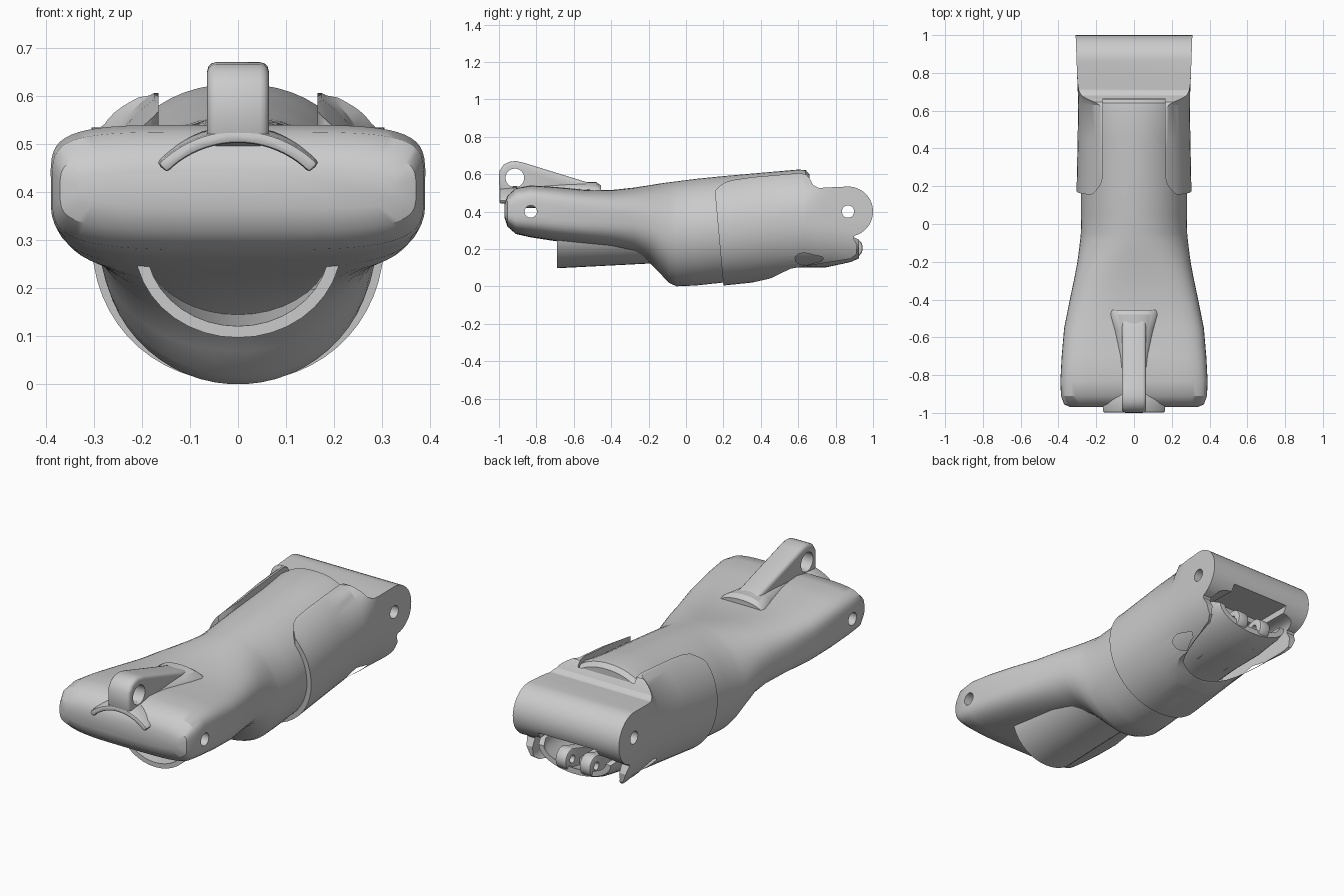
import bpy, bmesh
from math import sin, cos, pi, radians

if "Cube" in bpy.data.objects:
    bpy.data.objects.remove(bpy.data.objects["Cube"])


def make(name, rings):
    """Skin a closed solid over a list of equal-length point rings."""
    bm = bmesh.new()
    vs = [[bm.verts.new(p) for p in r] for r in rings]
    n = len(vs[0])
    for a, b in zip(vs, vs[1:]):
        for i in range(n):
            bm.faces.new((a[i], a[(i + 1) % n], b[(i + 1) % n], b[i]))
    bm.faces.new(vs[0])
    bm.faces.new(vs[-1])
    bmesh.ops.recalc_face_normals(bm, faces=bm.faces)
    me = bpy.data.meshes.new(name)
    bm.to_mesh(me)
    bm.free()
    ob = bpy.data.objects.new(name, me)
    bpy.context.collection.objects.link(ob)
    return ob


def oval(y, w, z0, z1, top=2.0, bot=2.0, n=56):
    """Superellipse cross-section with separate top and bottom squareness."""
    pts = []
    for i in range(n):
        a = 2 * pi * (i + 0.5) / n
        c, s = cos(a), sin(a)
        e = 2 / (top if s > 0 else bot)
        x = w * abs(c) ** e * (1 if c > 0 else -1)
        z = (z0 + z1) / 2 + (z1 - z0) / 2 * abs(s) ** e * (1 if s > 0 else -1)
        pts.append((x, y, z))
    return pts


def loft(name, sections):
    return make(name, [oval(*s) for s in sections])


def side_prism(name, pts, x0, x1):
    return make(name, [[(x, y, z) for y, z in pts] for x in (x0, x1)])


def disc(y, z, r, n=24, a0=0, a1=360):
    full = a1 - a0 == 360
    k = n if full else n - 1
    return [(y + r * cos(radians(a0 + (a1 - a0) * i / k)),
             z + r * sin(radians(a0 + (a1 - a0) * i / k))) for i in range(n)]


def arch(name, stations, a0, a1, n=20):
    """Curved strip; station = y, centre z, half width, height, thickness."""
    rings = []
    for y, zc, w, h, t in stations:
        ang = [radians(a0 + (a1 - a0) * i / n) for i in range(n + 1)]
        rings.append([(w * cos(a), y, zc + h * sin(a)) for a in ang] +
                     [((w - t) * cos(a), y, zc + (h - t) * sin(a)) for a in reversed(ang)])
    return make(name, rings)


def apply(ob, mod):
    bpy.context.view_layer.objects.active = ob
    bpy.ops.object.modifier_apply(modifier=mod.name)


def boolean(ob, cutter, op='DIFFERENCE'):
    m = ob.modifiers.new('cut', 'BOOLEAN')
    m.operation, m.solver, m.object = op, 'EXACT', cutter
    apply(ob, m)
    bpy.data.objects.remove(cutter)


def bevel(ob, width, segments=3):
    m = ob.modifiers.new('round', 'BEVEL')
    m.width, m.segments, m.limit_method = width, segments, 'ANGLE'
    m.angle_limit = radians(50)
    apply(ob, m)


def cavity():
    return loft('cavity', [(0.42, .23, .07, .36, 4, 2), (0.6, .25, .07, .32, 6, 2),
                           (1.1, .255, .07, .31, 6, 2)])


# Main body: wide rounded front, waist, round rear
body = loft('body', [
    (-.97, .335, .365, .445, 4, 4), (-.955, .37, .32, .485, 4.5, 4),
    (-.91, .387, .28, .525, 5, 4), (-.83, .39, .262, .54, 5, 3.6),
    (-.7, .383, .242, .532, 4.6, 3.4), (-.55, .37, .225, .518, 4, 3.2),
    (-.4, .34, .205, .515, 3.3, 2.8), (-.28, .315, .172, .528, 2.8, 2.4),
    (-.2, .30, .13, .54, 2.4, 2.2), (-.14, .292, .07, .55, 2.2, 2.1),
    (-.09, .286, .018, .557, 2.1, 2), (-.05, .282, 0, .562, 2, 2),
    (.05, .28, .004, .575, 2, 2), (.2, .28, .02, .59, 2, 2),
    (.45, .275, .07, .612, 2, 2), (.6, .27, .1, .625, 2.2, 2),
    (.64, .265, .12, .622, 2.2, 2), (.66, .255, .14, .60, 2.2, 2)])
boolean(body, side_prism('hole', disc(-.83, .40, .033), -.6, .6))
boolean(body, cavity())

# Rear sleeve: round tube trimmed by its side outline
sleeve = loft('sleeve', [
    (.1, .304, .0, .595, 2.1, 2.1), (.2, .304, .004, .605, 2.1, 2.1),
    (.45, .299, .03, .645, 2.1, 2.1), (.63, .296, .05, .655, 2.2, 2.1),
    (.70, .298, .05, .66, 4, 2.2), (.78, .301, .05, .68, 8, 2.3),
    (1.05, .311, .05, .70, 12, 3)])
outline = [(.205, -.05), (.155, .50), (.165, .545), (.2, .571), (.61, .606), (.645, .597),
           (.665, .57), (.68, .542), (.71, .526), (.78, .53)]
outline += disc(.866, .40, .134, 20, 88, -75)
outline += [(.895, .26), (.915, .22), (.91, .17), (.88, .148), (.56, .095), (.45, .042), (.36, .022)]
boolean(sleeve, side_prism('outline', outline, -.6, .6), 'INTERSECT')
# Open top notch with flared mouth
half = [(.165, .665), (.165, .25), (.175, .21), (.20, .178), (.26, .12)]
plan = half + [(-x, y) for x, y in reversed(half)]
boolean(sleeve, make('notch', [[(x, y, z) for x, y in plan] for z in (.40, .9)]))
# Hollow underside, recess under the end bar and pin hole
boolean(sleeve, cavity())
boolean(sleeve, side_prism('recess', [(.78, .2), (1.1, .2), (1.1, .345), (.78, .345)], -.17, .17))
boolean(sleeve, side_prism('hole', disc(.866, .40, .033), -.6, .6))

# Troughs of the inner tube below the front and inside the rear
front_trough = arch('front_trough', [(-.69, .29, .215, .193, .024),
                                     (-.14, .30, .222, .175, .024)], 175, 365)
rear_tongue = arch('rear_tongue', [(.42, .27, .235, .19, .03), (.57, .27, .235, .17, .03),
                                   (.75, .27, .235, .168, .03), (.88, .27, .23, .14, .03),
                                   (.925, .25, .21, .10, .03)], 180, 360)

# Pair of hinge knuckles at the rear
knuckles = []
for i, x in enumerate((-.07, .07)):
    k = side_prism('hinge_knuckle_%d' % (i + 1),
                   disc(.89, .205, .055, 20, 100, -80) + [(.72, .115), (.62, .12), (.66, .19)],
                   x - .032, x + .032)
    bevel(k, .01, 2)
    boolean(k, side_prism('hole', disc(.89, .205, .02), -.3, .3))
    knuckles.append(k)
web = side_prism('knuckle_web', [(.6, .11), (.83, .13), (.83, .19), (.6, .19)], -.09, .09)

# Top latch: arm with eyelet, rear saddle and front wings
latch = side_prism('latch_arm', [
    (-.995, .505), (-1, .56), (-.998, .615), (-.975, .65), (-.945, .666), (-.91, .67),
    (-.865, .66), (-.55, .563), (-.5, .55), (-.5, .48), (-.85, .48)], -.064, .064)
bevel(latch, .018, 3)
boolean(latch, side_prism('eyelet', disc(-.915, .58, .05), -.3, .3))
saddle = loft('latch_saddle', [
    (-.86, .07, .42, .56, 2.5, 2.5), (-.7, .085, .42, .56, 2.2, 2), (-.56, .11, .42, .557, 2.2, 2),
    (-.48, .132, .42, .557, 2.2, 2), (-.455, .136, .42, .54, 2.2, 2)])
wings = arch('latch_wings', [(-.998, .30, .232, .228, .026), (-.90, .30, .24, .238, .034)], 44, 136)
bevel(wings, .008, 2)

# Smooth shading with crisp edges
for ob in bpy.context.scene.objects:
    ob.select_set(True)
    bpy.context.view_layer.objects.active = ob
bpy.ops.object.shade_smooth_by_angle(angle=radians(32))
